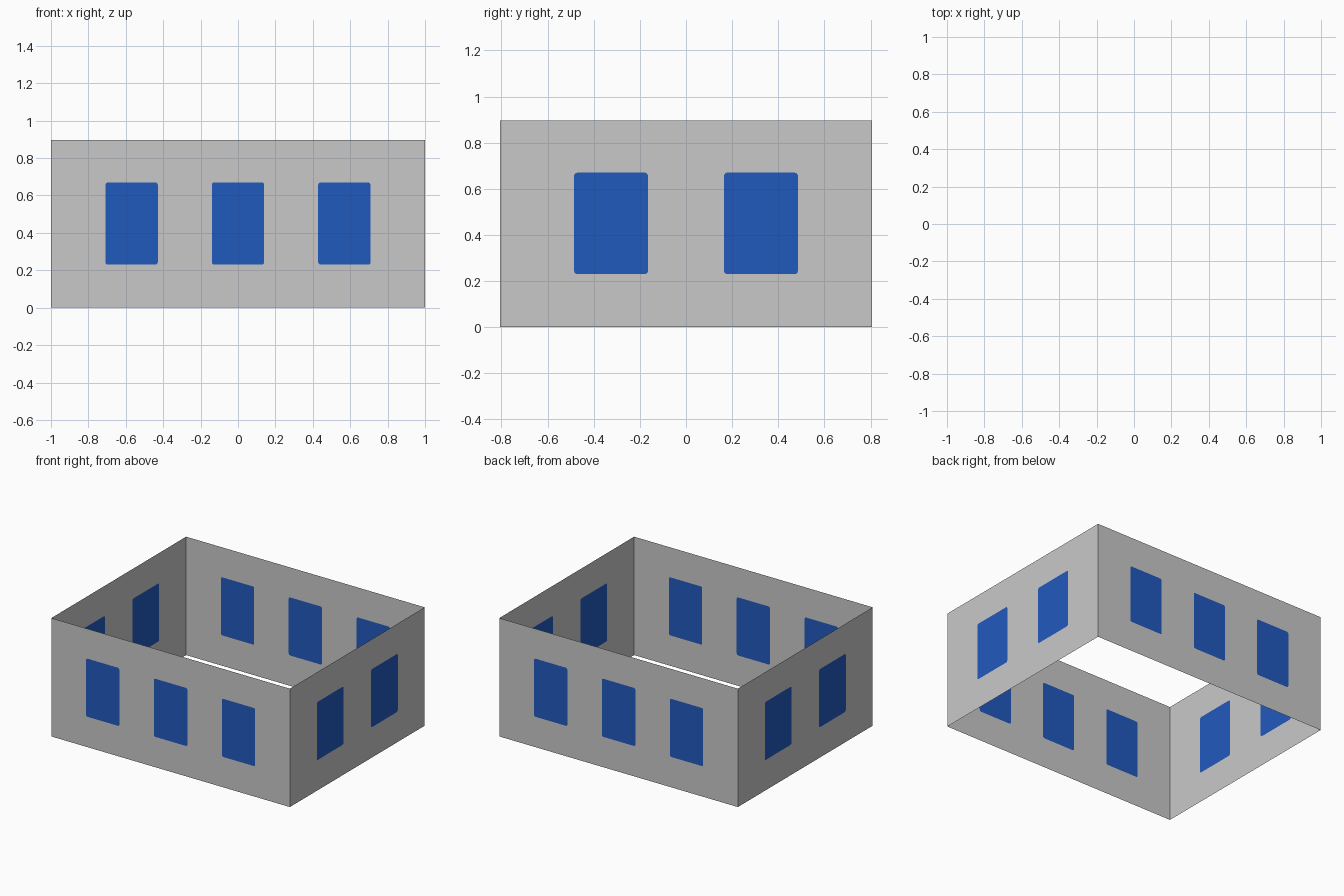
import bpy, bmesh, math
from mathutils import Matrix, Vector

if "Cube" in bpy.data.objects:
    bpy.data.objects.remove(bpy.data.objects["Cube"])

HALF_X, HALF_Y, HEIGHT = 1.0, 0.807, 0.897
WIN_LOW, WIN_HIGH, CORNER = 0.23, 0.67, 0.012


def material(name, color):
    mat = bpy.data.materials.new(name)
    mat.diffuse_color = (*color, 1)
    mat.use_nodes = True
    mat.node_tree.nodes["Principled BSDF"].inputs["Base Color"].default_value = mat.diffuse_color
    return mat


GREY = material("wall grey", (0.584, 0.584, 0.584))
BLUE = material("window blue", (0.0152, 0.10, 0.515))


def window_outline(cx, width):
    """Rounded rectangle, counter-clockwise seen from the front."""
    hw, hh = width / 2 - CORNER, (WIN_HIGH - WIN_LOW) / 2 - CORNER
    cz = (WIN_LOW + WIN_HIGH) / 2
    pts = []
    for i, (sx, sz) in enumerate(((1, 1), (-1, 1), (-1, -1), (1, -1))):
        for step in range(3):
            a = math.radians(90 * i + 45 * step)
            pts.append((cx + sx * hw + CORNER * math.cos(a),
                        cz + sz * hh + CORNER * math.sin(a)))
    return pts


def wall(name, half_width, distance, angle, centres, win_width):
    """Single-sheet wall facing -y with windows set flush, turned about z."""
    bm = bmesh.new()

    def loop(points):
        verts = [bm.verts.new((x, -distance, z)) for x, z in points]
        edges = [bm.edges.new((a, b)) for a, b in zip(verts, verts[1:] + verts[:1])]
        return verts, edges

    _, edges = loop([(-half_width, 0), (half_width, 0),
                     (half_width, HEIGHT), (-half_width, HEIGHT)])
    windows = []
    for cx in centres:
        verts, win_edges = loop(window_outline(cx, win_width))
        windows.append(verts)
        edges += win_edges

    # wall sheet around the openings, then the panes
    bmesh.ops.triangle_fill(bm, edges=edges, use_beauty=True, normal=Vector((0, -1, 0)))
    for verts in windows:
        bm.faces.new(verts).material_index = 1
    for face in bm.faces:
        face.normal_update()
        if face.normal.y > 0:
            face.normal_flip()

    bm.transform(Matrix.Rotation(math.radians(angle), 4, 'Z'))
    mesh = bpy.data.meshes.new(name)
    bm.to_mesh(mesh)
    bm.free()
    mesh.materials.append(GREY)
    mesh.materials.append(BLUE)
    bpy.context.collection.objects.link(bpy.data.objects.new(name, mesh))


# Long walls with three windows, short walls with two
for name, angle in (("front_wall", 0), ("back_wall", 180)):
    wall(name, HALF_X, HALF_Y, angle, (-0.569, 0, 0.569), 0.28)
for name, angle in (("right_wall", 90), ("left_wall", 270)):
    wall(name, HALF_Y, HALF_X, angle, (-0.325, 0.325), 0.32)
